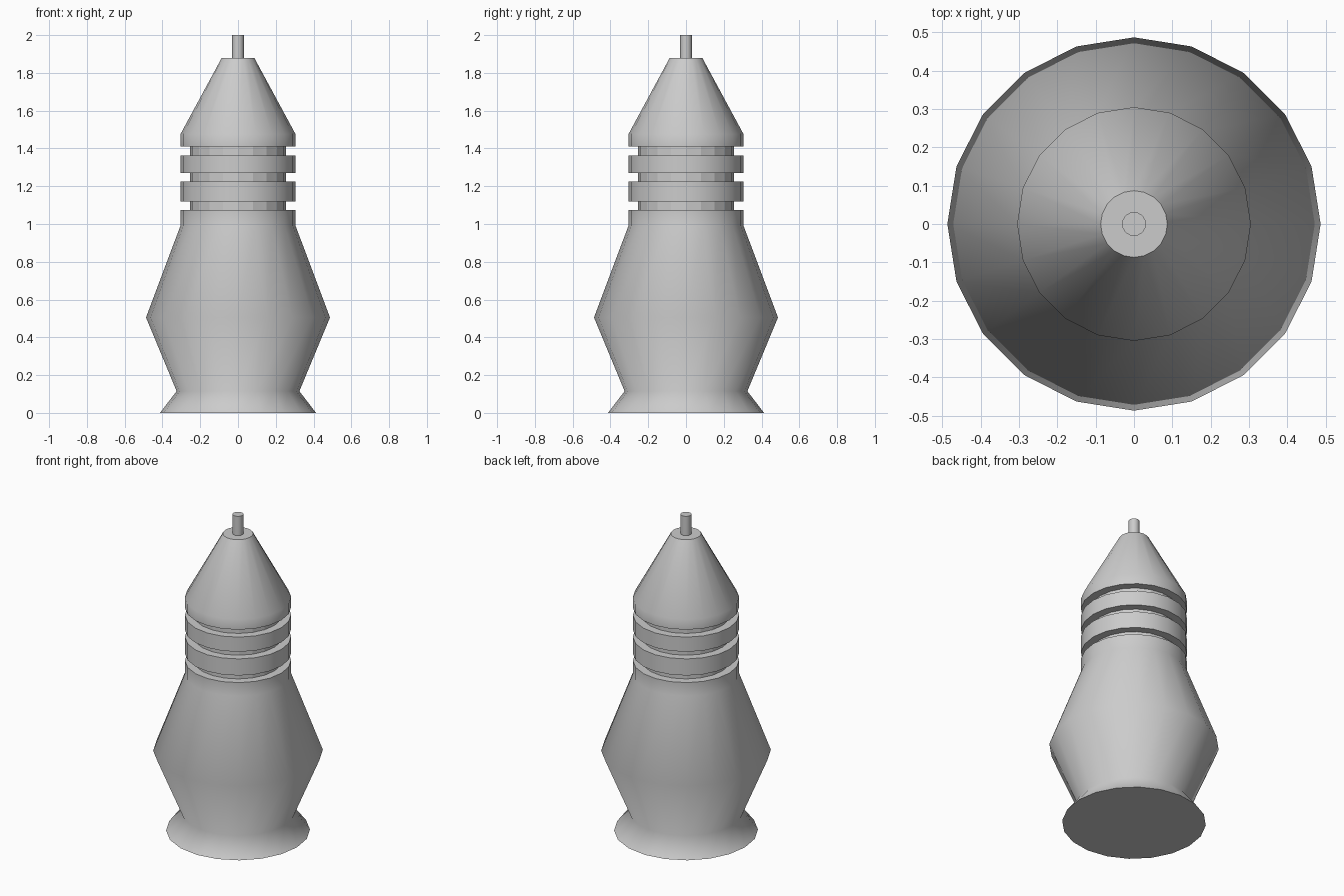
import bpy, bmesh
from math import sin, cos, tau

if "Cube" in bpy.data.objects:
    bpy.data.objects.remove(bpy.data.objects["Cube"])

SIDES = 20


def lathe(name, profile, flat_radius=None):
    """Revolve (radius, z, sharp) points around z, closing both ends."""
    bm = bmesh.new()
    rings = [[bm.verts.new((r * cos(tau * i / SIDES), r * sin(tau * i / SIDES), z))
              for i in range(SIDES)] for r, z, _ in profile]
    for k in range(len(rings) - 1):
        lo, hi = rings[k], rings[k + 1]
        flat = profile[k][0] == profile[k + 1][0] == flat_radius
        for i in range(SIDES):
            j = (i + 1) % SIDES
            f = bm.faces.new((lo[i], lo[j], hi[j], hi[i]))
            f.smooth = not flat
    bm.faces.new(rings[0][::-1])
    bm.faces.new(rings[-1])
    # Hard rims
    for ring, (_, _, sharp) in zip(rings, profile):
        if sharp:
            for i in range(SIDES):
                bm.edges.get((ring[i], ring[(i + 1) % SIDES])).smooth = False
    mesh = bpy.data.meshes.new(name)
    bm.to_mesh(mesh)
    bm.free()
    obj = bpy.data.objects.new(name, mesh)
    bpy.context.collection.objects.link(obj)
    return obj


OUTER, CORE = 0.305, 0.255

# Flared foot and bulging belly
profile = [(0.413, 0, True), (0.325, 0.115, False), (0.487, 0.505, False),
           (OUTER, 0.99, False), (OUTER, 1.075, True)]

# Three grooves separating the neck rings
for bottom, top, ring_top in ((1.075, 1.12, 1.225), (1.225, 1.27, 1.363), (1.363, 1.41, None)):
    profile += [(CORE, bottom, True), (CORE, top, True), (OUTER, top, True)]
    if ring_top:
        profile.append((OUTER, ring_top, True))

# Conical head
profile += [(OUTER, 1.475, False), (0.087, 1.878, True)]
lathe("turned_body", profile, flat_radius=CORE)

# Pin on top
lathe("top_pin", [(0.031, 1.878, True), (0.031, 2.0, True)])
